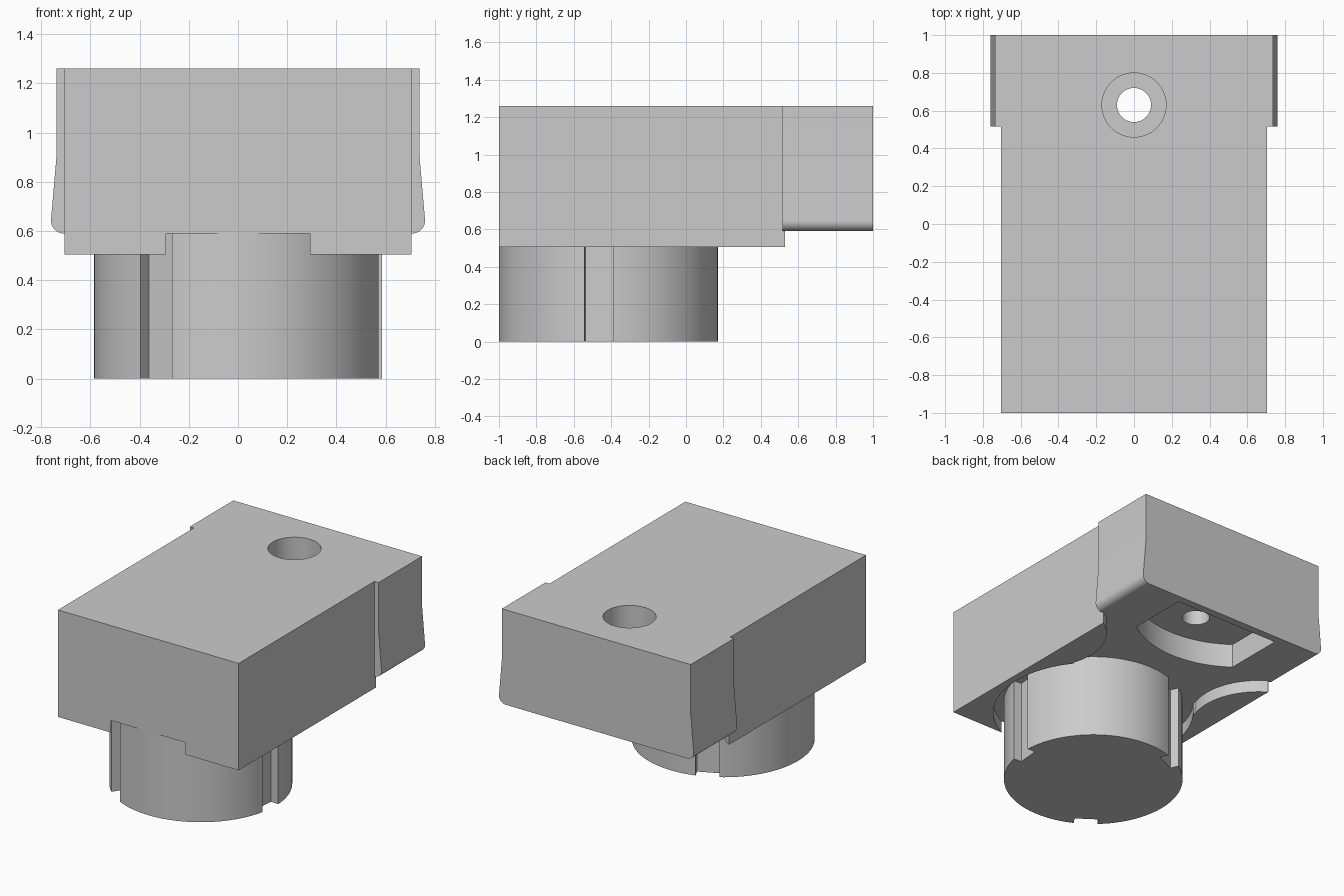
import bpy, bmesh
from math import sin, cos, radians, asin, degrees
from mathutils import Vector, Matrix

if "Cube" in bpy.data.objects:
    bpy.data.objects.remove(bpy.data.objects["Cube"], do_unlink=True)

grey = bpy.data.materials.new("plain grey")
grey.use_nodes = True
grey.diffuse_color = (0.6, 0.6, 0.6, 1)
grey.node_tree.nodes["Principled BSDF"].inputs["Base Color"].default_value = grey.diffuse_color

HALF_W, TOP, UNDER, RIM_Z = 0.705, 1.26, 0.59, 0.505
PLUG_Y, PLUG_R, RECESS_R = -0.415, 0.585, 0.655
HOLE_Y = 0.63


def arc(cx, cy, r, start, end, steps=32):
    angles = [radians(start + (end - start) * i / steps) for i in range(steps + 1)]
    return [(cx + r * cos(a), cy + r * sin(a)) for a in angles]


def prism(name, outline, low, high, axis="Z"):
    """Extrude a flat outline along z, or an (x, z) outline along y."""
    bm = bmesh.new()
    place = (lambda p: (p[0], p[1], low)) if axis == "Z" else (lambda p: (p[0], low, p[1]))
    face = bm.faces.new([bm.verts.new(place(p)) for p in outline])
    grown = bmesh.ops.extrude_face_region(bm, geom=[face])["geom"]
    step = Vector((0, 0, high - low)) if axis == "Z" else Vector((0, high - low, 0))
    bmesh.ops.translate(bm, vec=step, verts=[v for v in grown if isinstance(v, bmesh.types.BMVert)])
    bmesh.ops.recalc_face_normals(bm, faces=bm.faces)
    mesh = bpy.data.meshes.new(name)
    bm.to_mesh(mesh)
    bm.free()
    mesh.materials.append(grey)
    obj = bpy.data.objects.new(name, mesh)
    bpy.context.collection.objects.link(obj)
    return obj


def activate(obj):
    bpy.ops.object.select_all(action="DESELECT")
    obj.select_set(True)
    bpy.context.view_layer.objects.active = obj


def cut(target, cutter):
    cutter.hide_render = True
    mod = target.modifiers.new("cut", "BOOLEAN")
    mod.operation, mod.solver, mod.object = "DIFFERENCE", "EXACT", cutter
    activate(target)
    bpy.ops.object.modifier_apply(modifier=mod.name)
    bpy.data.objects.remove(cutter, do_unlink=True)


# Main block with a stepped screw hole and a round-fronted pocket underneath
body = prism("body", [(-HALF_W, -1), (HALF_W, -1), (HALF_W, 1), (-HALF_W, 1)], UNDER, TOP)
span = degrees(asin(0.41 / 0.69))
pocket = arc(0, 1.07, 0.69, 270 - span, 270 + span) + [(0.41, 0.945), (-0.41, 0.945)]
cut(body, prism("pocket_cutter", pocket, UNDER - 0.1, 0.76))
cut(body, prism("counterbore_cutter", arc(0, HOLE_Y, 0.17, 0, 354.375, 63), 0.9, TOP + 0.1))
cut(body, prism("hole_cutter", arc(0, HOLE_Y, 0.09, 0, 354.375, 63), 0.7, 1.0))
parts = [body]

# Mirrored side wings at the back and lower rims beside the plug
wing = [(HALF_W, TOP), (0.737, TOP), (0.737, 0.91)]
wing += arc(0.708, 0.642, 0.052, 4, -90, 12) + [(HALF_W, UNDER)]
rim = [(0.292, -1), (HALF_W, -1), (HALF_W, 0.53)]
rim += arc(0.94, 0.15, 0.445, 122, 199) + arc(0, PLUG_Y, RECESS_R, 39, -63)
for side, sign in (("left", 1), ("right", -1)):
    parts.append(prism(side + "_wing", [(sign * x, z) for x, z in wing], 0.515, 1, "Y"))
    parts.append(prism(side + "_rim", [(sign * x, y) for x, y in rim], RIM_Z, UNDER))

# Round plug with three evenly spaced keyways
half_slot, depth = 0.078, 0.065
edge = degrees(asin(half_slot / PLUG_R))
plug = []
for turn in (-5, 115, 235):
    spin = Matrix.Rotation(radians(turn), 2)
    for corner in ((PLUG_R - depth, -half_slot), (PLUG_R - depth, half_slot)):
        p = spin @ Vector(corner)
        plug.append((p.x, p.y + PLUG_Y))
    plug += arc(0, PLUG_Y, PLUG_R, turn + edge, turn + 120 - edge)
parts.append(prism("plug", plug, 0, UNDER))

# Smooth the round walls and keep corners crisp
for obj in parts:
    activate(obj)
    bpy.ops.object.shade_smooth_by_angle(angle=radians(25))
